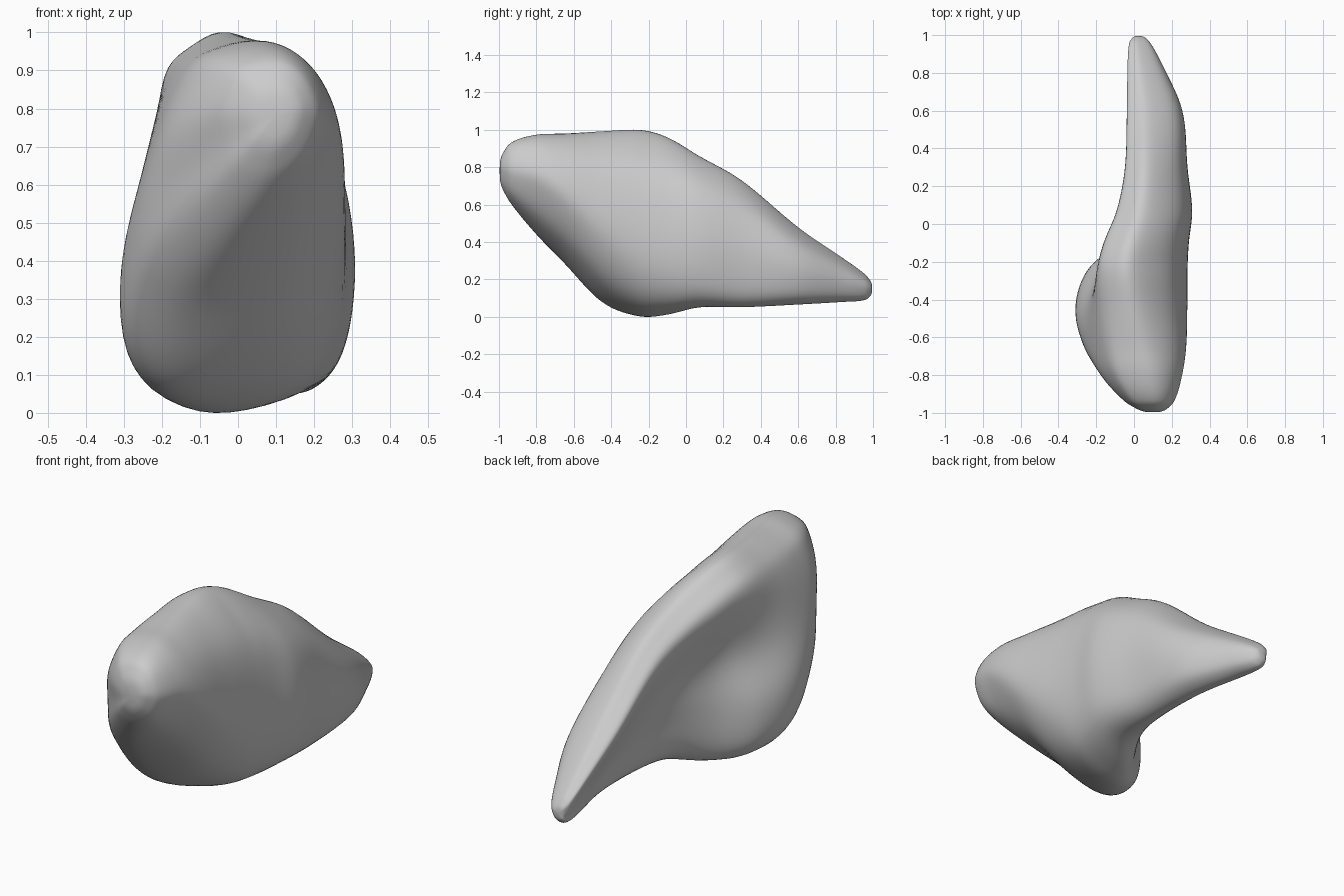
import bpy, bmesh

if "Cube" in bpy.data.objects:
    bpy.data.objects.remove(bpy.data.objects["Cube"])

# Cross-sections from nose to tail:
# y, top z, bottom z, left x (top, middle, low), bottom x, right x, right lower z
SECTIONS = [
    (-0.995, .85, .71, .05, .045, .05, .10, .155, .77),
    (-0.94, .93, .61, -.03, -.05, -.03, .07, .21, .72),
    (-0.80, .975, .44, -.13, -.175, -.17, -.03, .25, .66),
    (-0.65, .98, .285, -.175, -.235, -.265, -.11, .27, .54),
    (-0.45, .99, .075, -.20, -.255, -.31, -.14, .275, .33),
    (-0.25, .995, .0, -.20, -.175, -.25, -.08, .277, .17),
    (-0.10, .955, .01, -.165, -.085, -.10, -.01, .285, .13),
    (0.07, .855, .05, -.095, -.02, -.01, .11, .305, .15),
    (0.30, .725, .05, -.05, .01, .05, .15, .28, .15),
    (0.60, .475, .065, -.04, .01, .05, .13, .255, .14),
    (0.85, .305, .08, -.035, -.01, .0, .06, .145, .13),
    (0.96, .225, .09, -.025, -.02, -.01, .03, .085, .13),
    (0.995, .18, .12, .0, .0, .0, .02, .05, .14),
]


def mix(a, b, t):
    return a + (b - a) * t


def hermite(a, b, ma, mb, t):
    return ((2*t**3 - 3*t**2 + 1) * a + (t**3 - 2*t**2 + t) * ma
            + (3*t**2 - 2*t**3) * b + (t**3 - t**2) * mb)


def along(steps):
    """Smoothly interpolate the section settings along y."""
    n = len(SECTIONS)

    def slope(i, k):
        a, b = SECTIONS[max(i-1, 0)], SECTIONS[min(i+1, n-1)]
        return (b[k] - a[k]) / (b[0] - a[0])
    rows = []
    for i in range(n - 1):
        a, b = SECTIONS[i], SECTIONS[i+1]
        h = b[0] - a[0]
        for s in range(steps):
            t = s / steps
            rows.append([mix(a[0], b[0], t)] + [
                hermite(a[k], b[k], slope(i, k)*h, slope(i+1, k)*h, t)
                for k in range(1, 9)])
    return rows + [list(SECTIONS[-1])]


def ring(row, steps):
    """Closed smooth outline of one cross-section."""
    y, zt, zb, xt, xm, xl, xb, xr, zr = row
    h, w = zt - zb, xr - xt
    k = min(max((y + .8) / .6, 0), 1)    # crest moves left towards the tail
    p = [(mix(xt, xr, mix(.56, .4, k)), zt),
         (xt + .16*w, zt - mix(.06, .03, k)*h), (xt, zt - mix(.2, .13, k)*h),
         (xm, zb + .56*h), (xl, zb + .31*h), (mix(xl, xb, .14), zb + .085*h),
         (xb, zb), (mix(xb, xr, .65), mix(zb, zr, .45)),
         (xr - .02*w, mix(zr, zt, .12)), (xr, mix(zr, zt, .45)),
         (xr - .16*w, zt - mix(.11, .19, k)*h)]
    n = len(p)
    out = []
    for i in range(n):
        p0, a, b, p3 = p[i-1], p[i], p[(i+1) % n], p[(i+2) % n]
        for s in range(steps):
            x, z = [hermite(a[k], b[k], (b[k]-p0[k])/2, (p3[k]-a[k])/2, s/steps)
                    for k in (0, 1)]
            out.append((x, y, z))
    return out


# Organic body: loft of all cross-sections
bm = bmesh.new()
rings = [[bm.verts.new(c) for c in ring(r, 6)] for r in along(7)]
for a, b in zip(rings, rings[1:]):
    for i in range(len(a)):
        j = (i + 1) % len(a)
        bm.faces.new((a[i], a[j], b[j], b[i]))

# Rounded nose and tail tips
for loop, tip in ((rings[0], (.105, -1.01, .775)), (rings[-1], (.02, 1.0, .155))):
    v = bm.verts.new(tip)
    for i in range(len(loop)):
        bm.faces.new((loop[i], loop[(i + 1) % len(loop)], v))
bmesh.ops.recalc_face_normals(bm, faces=bm.faces)
for f in bm.faces:
    f.smooth = True

mesh = bpy.data.meshes.new("organic_body")
bm.to_mesh(mesh)
bm.free()
body = bpy.data.objects.new("organic_body", mesh)
bpy.context.collection.objects.link(body)

# Soften the surface
mod = body.modifiers.new("soften", 'SMOOTH')
mod.factor = .5
mod.iterations = 8
